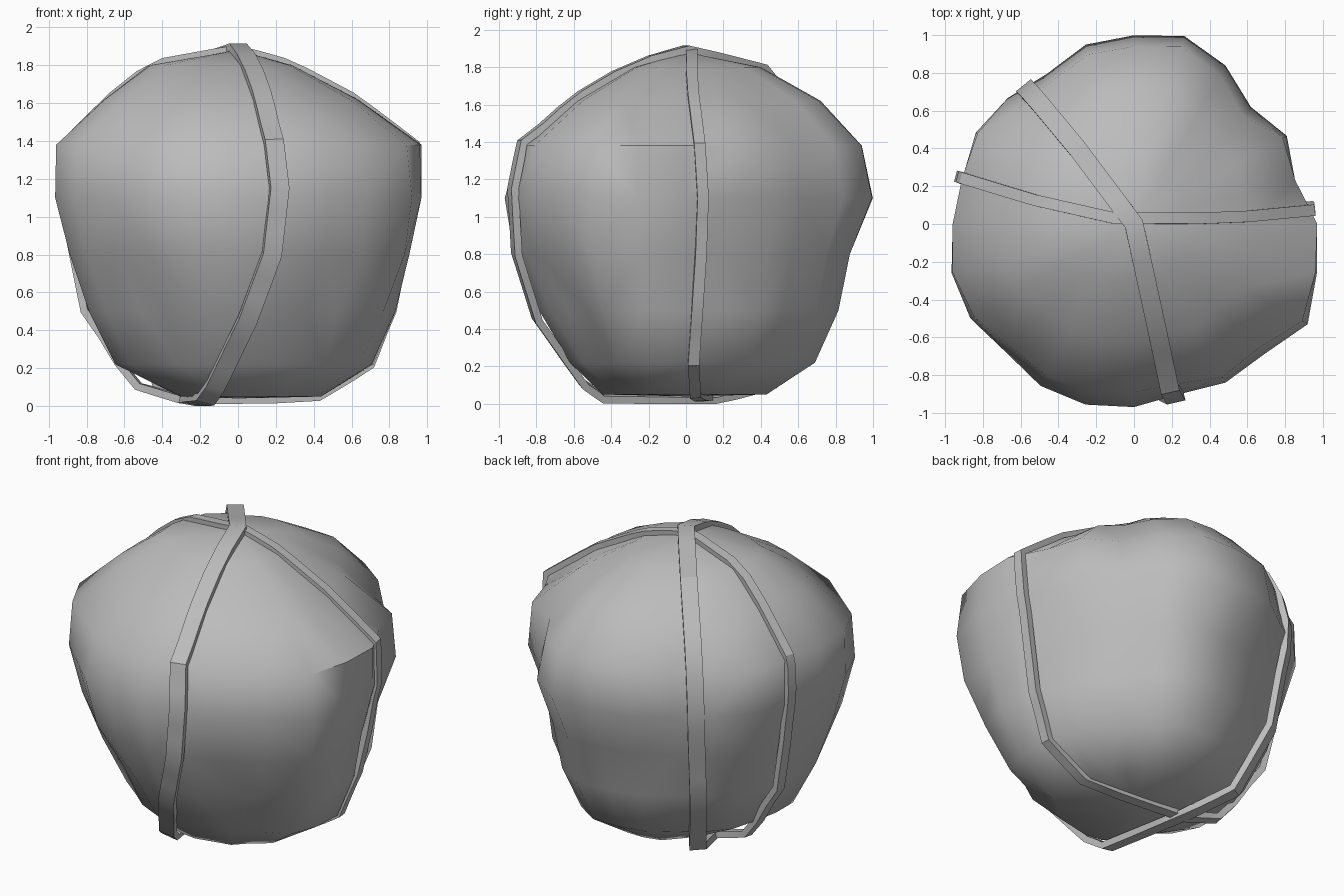
import bpy, bmesh, math
from mathutils import Vector
from mathutils.bvhtree import BVHTree

cube = bpy.data.objects.get("Cube")
if cube:
    bpy.data.objects.remove(cube)

grey = bpy.data.materials.new("mid grey")
grey.use_nodes = True
grey.diffuse_color = (0.5, 0.5, 0.5, 1)
grey.node_tree.nodes["Principled BSDF"].inputs["Base Color"].default_value = (0.5, 0.5, 0.5, 1)

CENTRE = Vector((0, 0, 0.95))
HEIGHTS = [0.05, 0.22, 0.5, 0.8, 1.1, 1.38, 1.62, 1.8]
# Vertical profiles toward +x, +y, -x and -y
SIDES = [
    [.43, .70, .82, .88, .95, .95, .62, .28],
    [.43, .69, .82, .88, 1.0, .94, .72, .40],
    [.30, .66, .80, .90, .98, .98, .72, .48],
    [.45, .63, .80, .93, .98, .90, .62, .30],
]
# Plan outline, one radius every 15 degrees from +x
OUTLINE = [.97, .89, .94, .88, .97, 1.03, 1.0, .985, .92, .95, .97, .94,
           .96, 1.0, 1.0, .96, .99, .99, .97, .95, 1.0, .97, 1.05, 1.0]
# Folds and hollows: azimuth in degrees, height, amount, spread
LUMPS = [(-35, .85, .05, .25), (-55, .42, -.13, .26), (-63, 1.0, -.05, .22),
         (235, .42, -.08, .3), (140, 1.4, -.07, .2), (152, 1.45, .05, .16),
         (20, .75, -.05, .25), (45, 1.5, -.05, .25), (100, .65, -.05, .25)]


def polar(azimuth, radius, z):
    return Vector((radius * math.cos(azimuth), radius * math.sin(azimuth), z))


def body_radius(i, level):
    quarter, part = divmod(i, 6)
    t = math.sin(math.radians(part * 15)) ** 2
    a, b = SIDES[quarter], SIDES[(quarter + 1) % 4]
    share = a[level] / max(a) * (1 - t) + b[level] / max(b) * t
    r = OUTLINE[i] * share
    point = polar(math.radians(i * 15), r, HEIGHTS[level])
    for azimuth, z, amount, spread in LUMPS:
        lump = polar(math.radians(azimuth), .9, z)
        r += amount * math.exp(-((point - lump).length / spread) ** 2)
    return r


def finish(name, bm, angle):
    bmesh.ops.recalc_face_normals(bm, faces=bm.faces)
    mesh = bpy.data.meshes.new(name)
    bm.to_mesh(mesh)
    bm.free()
    obj = bpy.data.objects.new(name, mesh)
    bpy.context.collection.objects.link(obj)
    mesh.materials.append(grey)
    bpy.ops.object.select_all(action='DESELECT')
    obj.select_set(True)
    bpy.context.view_layer.objects.active = obj
    bpy.ops.object.shade_smooth_by_angle(angle=math.radians(angle))
    return obj


# Lumpy bundle
bm = bmesh.new()
rings = [[bm.verts.new(polar(math.radians(i * 15), body_radius(i, k), z))
          for i in range(24)] for k, z in enumerate(HEIGHTS)]
for low, high in zip(rings, rings[1:]):
    for i in range(24):
        j = (i + 1) % 24
        bm.faces.new((low[i], low[j], high[j], high[i]))
for ring, tip in ((rings[0], .04), (rings[-1], 1.88)):
    pole = bm.verts.new((0, 0, tip))
    for i in range(24):
        bm.faces.new((ring[i], ring[(i + 1) % 24], pole))
bmesh.ops.triangulate(bm, faces=bm.faces)
surface = BVHTree.FromBMesh(bm)
finish("bundle_body", bm, 50)


# Flat closed band laid over the bundle
def strap(name, points, width, lift):
    points = [Vector(p) for p in points]
    path = []
    for a, b in zip(points, points[1:] + points[:1]):
        for t in (0, 1 / 3, 2 / 3):
            p = a.lerp(b, t) - CENTRE
            out = p.normalized()
            hit = surface.ray_cast(CENTRE, out)[0]
            reach = (hit - CENTRE).length if hit else 0
            path.append(CENTRE + out * max(p.length, reach + lift))
    bm = bmesh.new()
    loops = []
    for i, p in enumerate(path):
        along = (path[(i + 1) % len(path)] - path[i - 1]).normalized()
        side = along.cross(p - CENTRE).normalized()
        out = side.cross(along).normalized()
        corners = ((-1, -.025), (1, -.025), (1, .015), (-1, .015))
        loops.append([bm.verts.new(p + side * s * width / 2 + out * h) for s, h in corners])
    for i, loop in enumerate(loops):
        after = loops[(i + 1) % len(loops)]
        for k in range(4):
            m = (k + 1) % 4
            bm.faces.new((loop[k], loop[m], after[m], after[k]))
    for v in bm.verts:
        v.co.z = max(v.co.z, 0)
    finish(name, bm, 30)


strap("front_to_back_strap", [
    (0, 0, 1.9), (.12, -.55, 1.65), (.19, -.88, 1.4), (.22, -.93, 1.15),
    (.18, -.91, .8), (.05, -.8, .45), (-.12, -.55, .1), (-.17, -.45, .03),
    (-.27, .15, .02), (-.4, .45, .1), (-.53, .63, .5), (-.57, .71, 1),
    (-.5, .64, 1.5), (-.3, .4, 1.8)], .1, .02)
strap("side_to_side_strap", [
    (0, .03, 1.87), (.35, .03, 1.76), (.6, .04, 1.64), (.91, .07, 1.37),
    (.93, .09, 1.1), (.88, .08, .8), (.82, .06, .5), (.7, .04, .22),
    (.43, .05, .05), (-.3, .12, .03), (-.53, .13, .1), (-.81, .2, .5),
    (-.88, .23, .85), (-.93, .25, 1.2), (-.9, .24, 1.4), (-.5, .12, 1.73),
    (-.1, .03, 1.87)], .06, .014)
